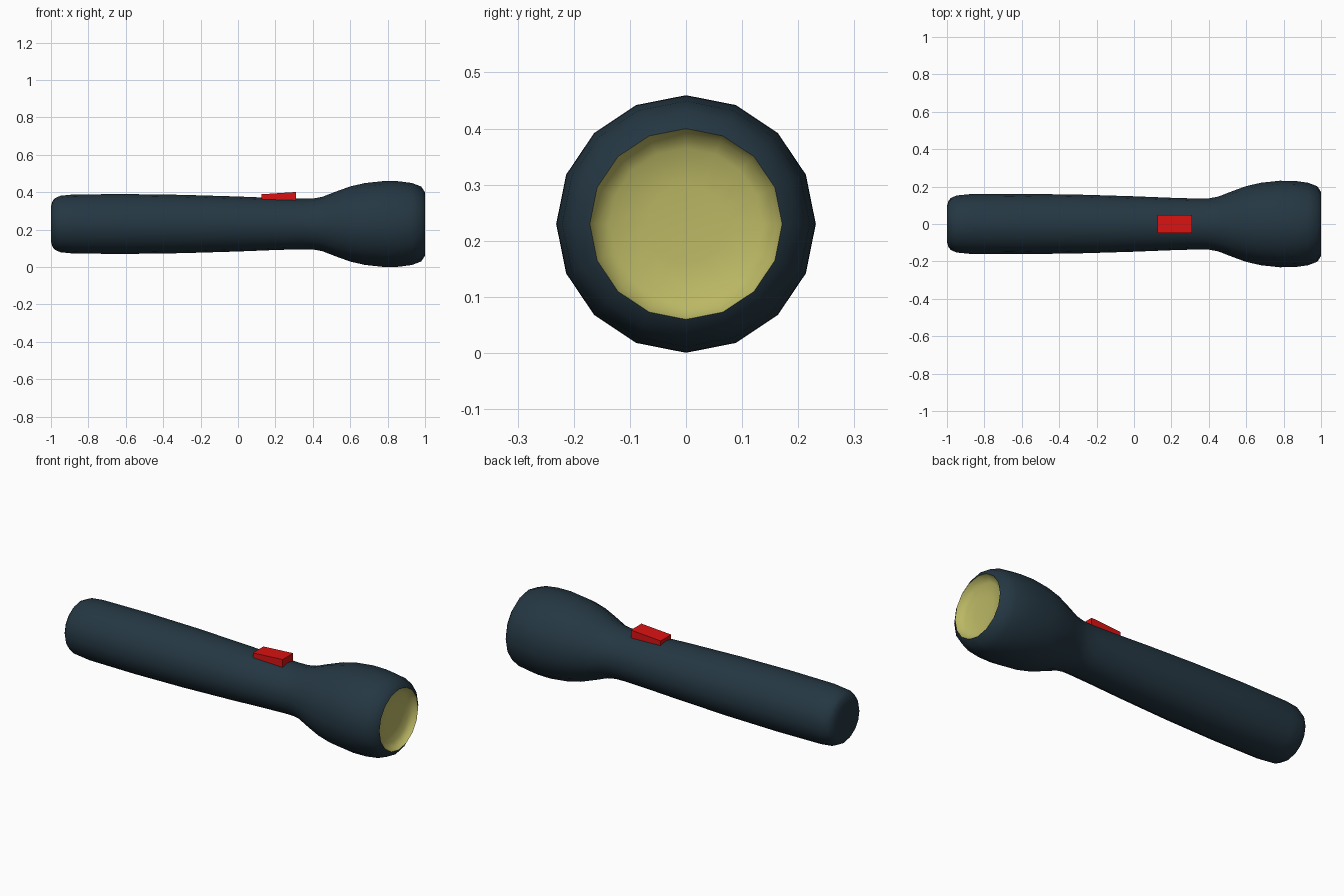
import bpy, bmesh, math

if "Cube" in bpy.data.objects:
    bpy.data.objects.remove(bpy.data.objects["Cube"])

SIDES, ZC = 16, 0.230

def material(name, rgb):
    m = bpy.data.materials.new(name)
    m.diffuse_color = (*rgb, 1)
    m.use_nodes = True
    m.node_tree.nodes["Principled BSDF"].inputs["Base Color"].default_value = m.diffuse_color
    return m

def finish(name, bm, mat, smooth):
    bmesh.ops.recalc_face_normals(bm, faces=bm.faces)
    me = bpy.data.meshes.new(name)
    bm.to_mesh(me)
    bm.free()
    me.materials.append(mat)
    for p in me.polygons:
        p.use_smooth = smooth
    ob = bpy.data.objects.new(name, me)
    bpy.context.collection.objects.link(ob)
    return ob

def lathe(name, profile, mat, cap_start=False, cap_end=False, flip=False):
    """Turn (x, radius) points around the long axis."""
    bm = bmesh.new()
    rings = []
    for x, r in profile:
        rings.append([bm.verts.new((x, r * 1.008 * math.sin(2 * math.pi * i / SIDES),
                                    ZC + r * math.cos(2 * math.pi * i / SIDES)))
                      for i in range(SIDES)])
    for a, b in zip(rings, rings[1:]):
        for i in range(SIDES):
            j = (i + 1) % SIDES
            bm.faces.new((a[i], a[j], b[j], b[i]))
    if cap_start:
        bm.faces.new(rings[0])
    if cap_end:
        bm.faces.new(rings[-1])
    ob = finish(name, bm, mat, True)
    if flip:
        ob.data.flip_normals()
    return ob

dark = material("dark_blue", (0.018, 0.038, 0.055))
yellow = material("pale_yellow", (0.50, 0.48, 0.13))
red = material("red", (0.70, 0.006, 0.006))

# Handle flowing into the flared head
lathe("body", [(-1, 0.095), (-0.992, 0.122), (-0.98, 0.137), (-0.95, 0.151),
               (-0.88, 0.158), (-0.6, 0.160), (-0.3, 0.156), (0, 0.147),
               (0.2, 0.139), (0.34, 0.135), (0.40, 0.136), (0.45, 0.145),
               (0.52, 0.172), (0.6, 0.201), (0.68, 0.219), (0.78, 0.2295),
               (0.86, 0.2285), (0.93, 0.219), (0.98, 0.200), (1, 0.170)],
      dark, cap_start=True)

# Shallow dished lens; its open side faces +x
lens = lathe("lens", [(1, 0.170), (0.98, 0.160), (0.965, 0.135), (0.958, 0.07)],
             yellow, cap_end=True)
if lens.data.polygons[len(lens.data.polygons) - 1].normal.x < 0:
    lens.data.flip_normals()

# Wedge-shaped switch, rising toward the head
bm = bmesh.new()
bmesh.ops.create_cube(bm, size=1)
for v in bm.verts:
    front, top = v.co.x > 0, v.co.z > 0
    v.co.x = 0.31 if front else 0.125
    v.co.y *= 0.094
    v.co.z = (0.401 if front else 0.389) if top else 0.345
finish("switch", bm, red, False)
